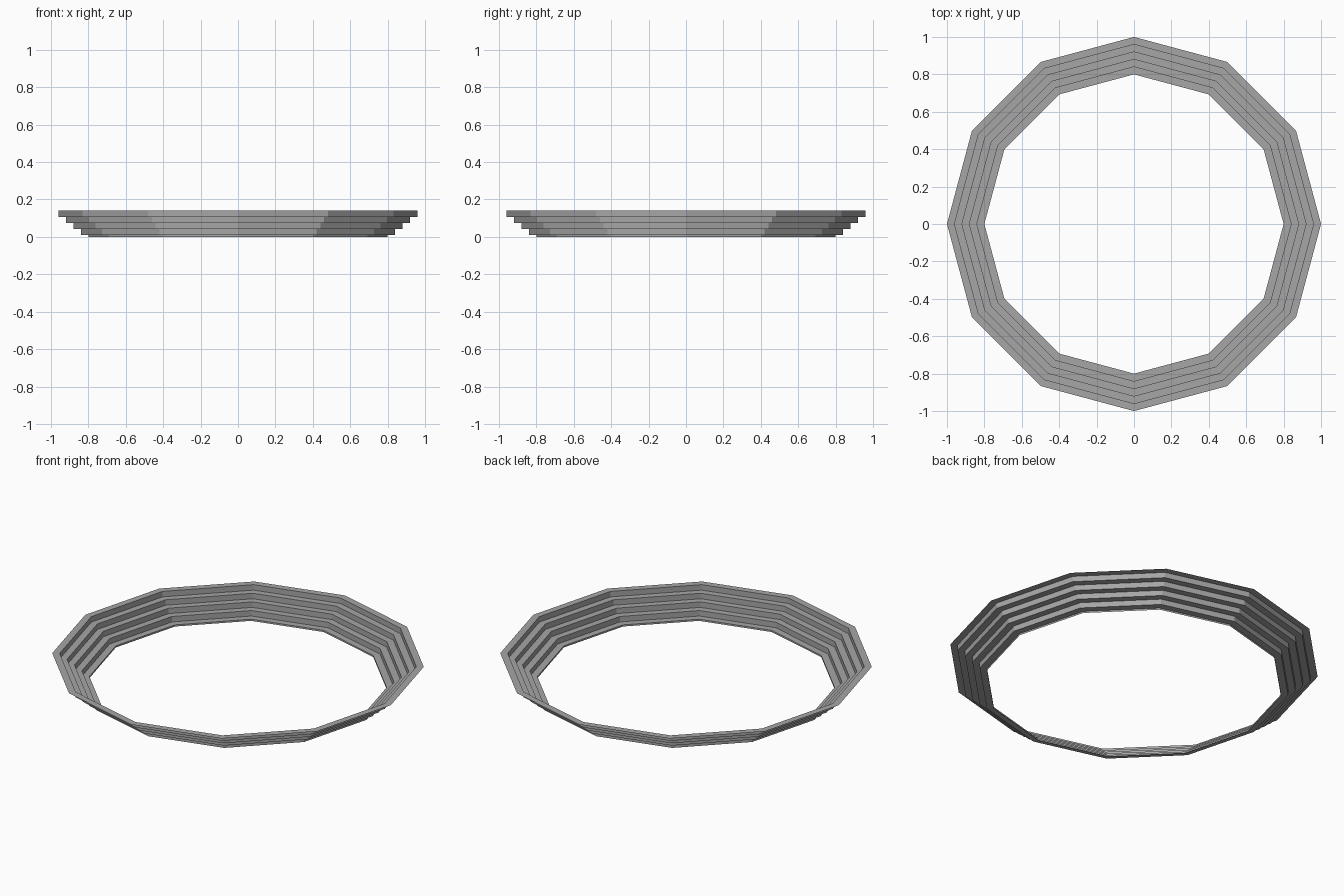
import bpy
import bmesh
from math import cos, sin, tau

if "Cube" in bpy.data.objects:
    bpy.data.objects.remove(bpy.data.objects["Cube"], do_unlink=True)

SIDES = 12
STEPS = 5
TREAD = 0.04
INNER = 0.8
FIRST_RISE = 0.01
RISE = 0.0325

# Plain grey material
grey = bpy.data.materials.new("plain grey")
grey.use_nodes = True
grey.diffuse_color = (0.38, 0.38, 0.38, 1)
grey.node_tree.nodes["Principled BSDF"].inputs["Base Color"].default_value = grey.diffuse_color

# Stair profile: a riser then a tread, repeated outwards and upwards
profile = [(INNER, 0)]
for i in range(STEPS):
    z = FIRST_RISE + i * RISE
    profile += [(INNER + i * TREAD, z), (INNER + (i + 1) * TREAD, z)]

# Sweep the profile round a twelve-sided ring
bm = bmesh.new()
rings = [[bm.verts.new((r * cos(tau * k / SIDES), r * sin(tau * k / SIDES), z))
          for k in range(SIDES)] for r, z in profile]
for low, high in zip(rings, rings[1:]):
    for k in range(SIDES):
        n = (k + 1) % SIDES
        # Treads face up, risers face the centre
        bm.faces.new((low[k], high[k], high[n], low[n]))

mesh = bpy.data.meshes.new("stepped_ring")
bm.to_mesh(mesh)
bm.free()
mesh.materials.append(grey)
ring = bpy.data.objects.new("stepped_ring", mesh)
bpy.context.collection.objects.link(ring)
